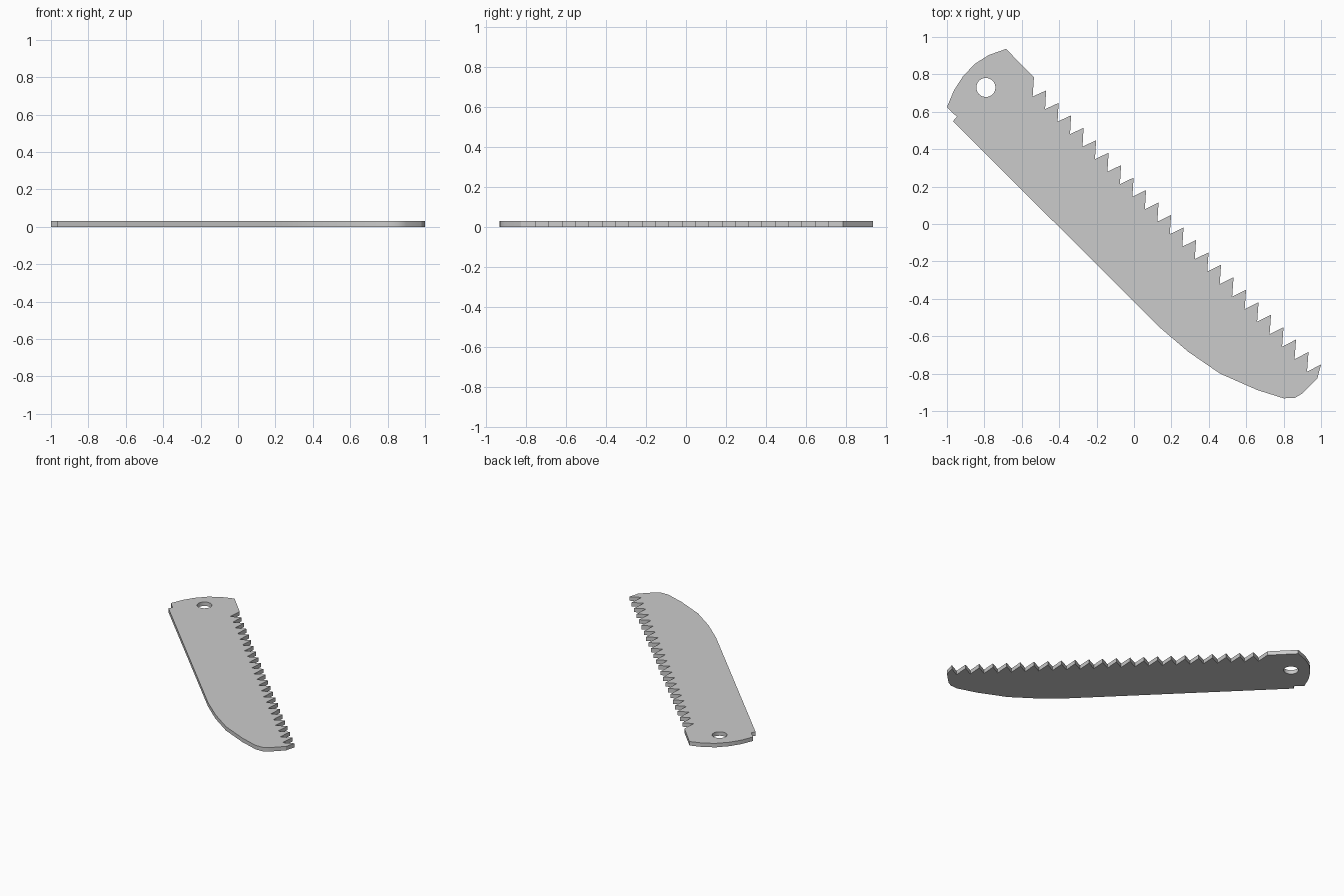
import bpy, bmesh, math

if "Cube" in bpy.data.objects:
    bpy.data.objects.remove(bpy.data.objects["Cube"])

THICK = 0.03
TEETH = 23

# Tooth edge: valley and tip pairs stepping down the blade
outline = [(-0.684, 0.936), (-0.535, 0.784)]
for i in range(TEETH):
    t = i / (TEETH - 1)
    outline.append((-0.542 + 1.467 * t, 0.681 - 1.471 * t))
    outline.append((-0.470 + 1.470 * t, 0.714 - 1.465 * t))

# Rounded nose and straight spine
outline += [(0.98, -0.826), (0.90, -0.906), (0.86, -0.930), (0.80, -0.932),
            (0.66, -0.888), (0.46, -0.80), (0.29, -0.683), (0.134, -0.55),
            (-0.968, 0.55)]
# Notch and rounded heel
outline += [(-0.947, 0.573), (-1.0, 0.625), (-0.963, 0.714), (-0.914, 0.79),
            (-0.85, 0.857), (-0.775, 0.904)]

# Pivot hole
hole = [(-0.792 + 0.051 * math.cos(a), 0.73 + 0.051 * math.sin(a))
        for a in (math.tau * k / 32 for k in range(32))]

# Filled profile given thickness
curve = bpy.data.curves.new("saw_blade", 'CURVE')
curve.dimensions = '2D'
curve.fill_mode = 'BOTH'
curve.extrude = THICK / 2
for loop in (outline, hole):
    spline = curve.splines.new('POLY')
    spline.points.add(len(loop) - 1)
    for point, (x, y) in zip(spline.points, loop):
        point.co = (x, y, 0, 1)
    spline.use_cyclic_u = True
blade = bpy.data.objects.new("saw_blade", curve)
bpy.context.collection.objects.link(blade)
bpy.context.view_layer.objects.active = blade
blade.select_set(True)
bpy.ops.object.convert(target='MESH')
blade = bpy.context.object

# Weld the caps to the rim and rest the blade on the ground
bm = bmesh.new()
bm.from_mesh(blade.data)
bmesh.ops.remove_doubles(bm, verts=bm.verts, dist=1e-4)
bmesh.ops.recalc_face_normals(bm, faces=bm.faces)
bmesh.ops.translate(bm, verts=bm.verts, vec=(0, 0, THICK / 2))
bm.to_mesh(blade.data)
bm.free()
bpy.ops.object.shade_smooth_by_angle(angle=math.radians(30))
